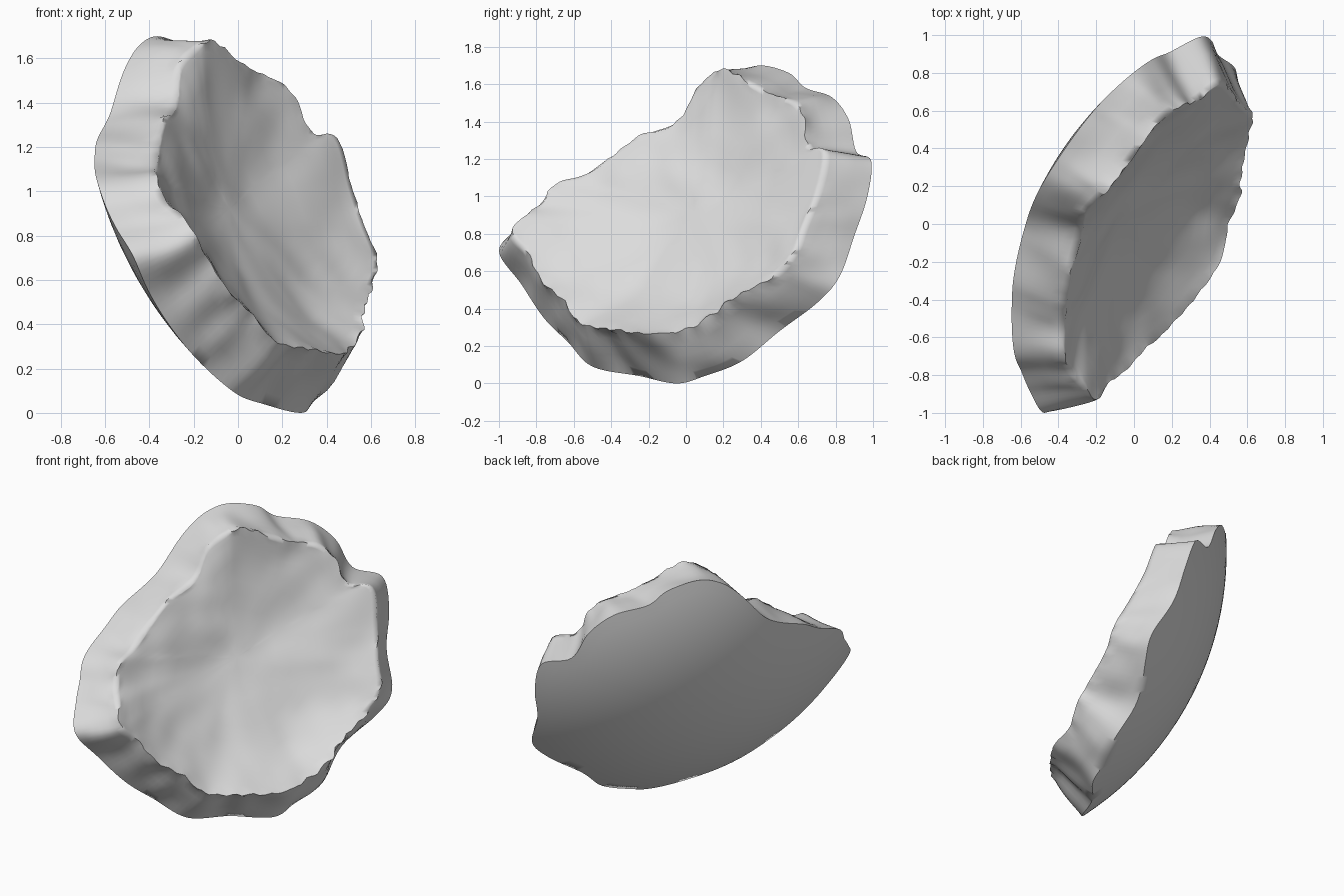
import bpy
import bmesh
from mathutils import Vector, noise

# Remove the default cube
if "Cube" in bpy.data.objects:
    bpy.data.objects.remove(bpy.data.objects["Cube"], do_unlink=True)

# The shard is a broken piece of a thick shell: round outside, shallower bowl inside
CENTRE = Vector((1.17, -0.655, 1.53))
OUTER, BOWL = 1.87, 1.95
SUB = 7

# Broken outline: inner lip x, y, z, then outer lip y, z (its x lies on the sphere)
OUTLINE = [
    (-.12, .20, 1.68, .40, 1.70), (.03, .40, 1.57, .55, 1.66), (.10, .50, 1.53, .64, 1.58),
    (.18, .58, 1.50, .78, 1.53), (.26, .63, 1.42, .87, 1.41), (.33, .65, 1.27, .91, 1.24),
    (.45, .74, 1.24, .99, 1.19), (.51, .70, 1.03, .97, 1.0), (.57, .63, .85, .90, .79),
    (.63, .56, .68, .82, .57), (.60, .45, .57, .70, .43), (.57, .25, .45, .50, .28),
    (.56, .13, .36, .30, .12), (.50, 0, .29, .1, .04), (.46, -.2, .26, -.05, 0),
    (.31, -.4, .30, -.25, .04), (.18, -.55, .32, -.5, .09), (.07, -.65, .44, -.63, .22),
    (-.04, -.77, .55, -.76, .35), (-.14, -.85, .70, -.88, .53), (-.19, -.93, .8, -1, .71),
    (-.25, -.87, .89, -.88, .84), (-.33, -.78, .96, -.78, .93), (-.37, -.70, 1.07, -.68, 1.04),
    (-.37, -.55, 1.11, -.45, 1.14), (-.36, -.42, 1.2, -.3, 1.22), (-.33, -.25, 1.32, -.1, 1.30),
    (-.28, -.05, 1.4, .02, 1.38), (-.26, .05, 1.56, .17, 1.56), (-.19, .13, 1.64, .28, 1.66),
]


def smooth_loop(rows):
    """Closed Catmull-Rom curve through rows of any width."""
    out, n = [], len(rows)
    for i in range(n):
        quad = list(zip(rows[i - 1], rows[i], rows[(i + 1) % n], rows[(i + 2) % n]))
        for s in range(SUB):
            t = s / SUB
            out.append([b + .5 * t * (c - a + t * (2 * a - 5 * b + 4 * c - d
                        + t * (3 * (b - c) + d - a))) for a, b, c, d in quad])
    return out


def on_sphere(y, z):
    dy, dz = y - CENTRE.y, z - CENTRE.z
    return Vector((CENTRE.x - (OUTER ** 2 - dy * dy - dz * dz) ** .5, y, z))


def rough(p, scale, amount):
    return noise.noise(p * scale) * amount


def toward(origin, point, t, radius):
    """Point on the arc from the pole direction to the point's direction."""
    aim = pole.lerp((point - origin).normalized(), t).normalized()
    return origin + aim * radius


def bumps(p):
    return rough(p, 2.6, .03) + rough(p, 6, .012)


loop = smooth_loop(OUTLINE)
outer_lip = [on_sphere(r[3], r[4]) for r in loop]
inner_lip = [Vector(r[:3]) for r in loop]
pole = (sum(outer_lip, Vector()) / len(loop) - CENTRE).normalized()

# Bowl centre sits on the axis so that the bowl meets the inner lip on average
lip_height = sum((p - CENTRE).dot(pole) for p in inner_lip) / len(loop)
lip_middle = CENTRE + pole * lip_height
lip_width = sum((p - lip_middle).length for p in inner_lip) / len(loop)
bowl_centre = lip_middle - pole * (BOWL ** 2 - lip_width ** 2) ** .5

rings = []
# Smooth outer skin
for k in range(1, 13):
    rings.append([toward(CENTRE, p, k / 12, OUTER) for p in outer_lip])

# Broken wall with ridges running from lip to lip
for t in (.18, .36, .54, .72, .88):
    ring = []
    for a, b in zip(outer_lip, inner_lip):
        out = ((a - CENTRE).normalized() - pole).normalized()
        push = rough(a, 6, .03) + rough(a.lerp(b, t), 5, .012)
        ring.append(a.lerp(b, t) + out * push * t * (1 - t) * 4)
    rings.append(ring)

# Chipped inner lip
rings.append([p + (p - lip_middle).normalized() * rough(p, 15, .026) for p in inner_lip])

# Bumpy hollow face
for t in (.97, .93, .88, .82, .75, .67, .58, .48, .38, .28, .18, .09):
    ring = []
    for p in inner_lip:
        lip_radius = (p - bowl_centre).length
        radius = BOWL + (lip_radius - BOWL) * t ** 5
        q = toward(bowl_centre, p, t, radius)
        ring.append(q + pole * bumps(q) * min(1, (1 - t) * 5))
    rings.append(ring)

# Join the rings into one closed skin
bm = bmesh.new()
grid = [[bm.verts.new(p) for p in ring] for ring in rings]
outer_pole = bm.verts.new(CENTRE + pole * OUTER)
bowl_floor = bowl_centre + pole * BOWL
inner_pole = bm.verts.new(bowl_floor + pole * bumps(bowl_floor))
count = len(loop)
for i in range(count):
    j = (i + 1) % count
    for low, high in zip(grid, grid[1:]):
        bm.faces.new((low[i], low[j], high[j], high[i]))
    bm.faces.new((outer_pole, grid[0][j], grid[0][i]))
    bm.faces.new((inner_pole, grid[-1][i], grid[-1][j]))
bmesh.ops.recalc_face_normals(bm, faces=bm.faces)
mesh = bpy.data.meshes.new("shell_shard")
bm.to_mesh(mesh)
bm.free()

# Single stone colour
stone = bpy.data.materials.new("stone_grey")
stone.use_nodes = True
colour = (.72, .72, .72, 1)
stone.diffuse_color = colour
stone.node_tree.nodes["Principled BSDF"].inputs["Base Color"].default_value = colour
mesh.materials.append(stone)

shard = bpy.data.objects.new("shell_shard", mesh)
bpy.context.collection.objects.link(shard)
bpy.context.view_layer.objects.active = shard
shard.select_set(True)
bpy.ops.object.shade_smooth_by_angle(angle=1.4)
